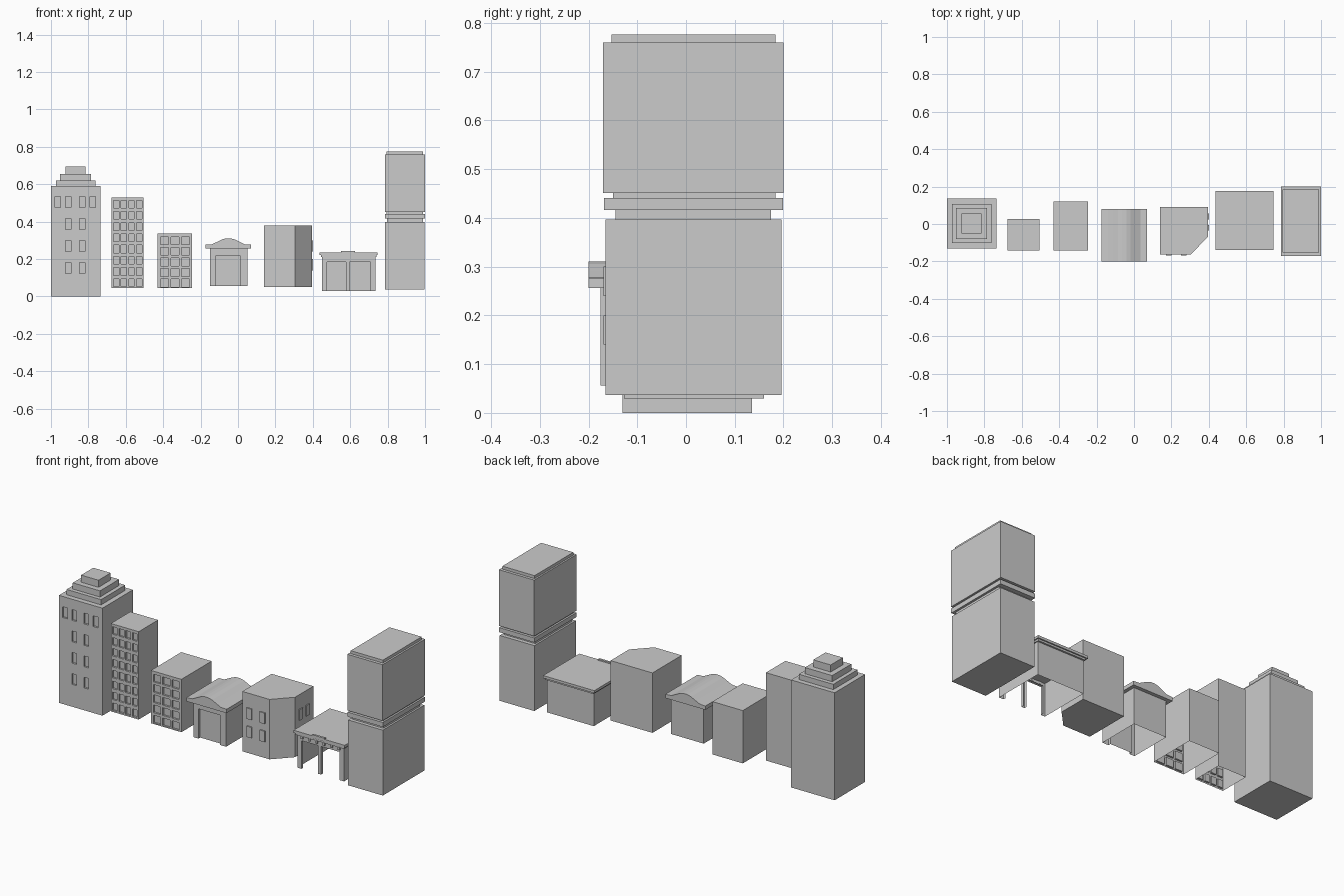
import bpy, bmesh

if "Cube" in bpy.data.objects:
    bpy.data.objects.remove(bpy.data.objects["Cube"])


def finish(name, bm):
    bmesh.ops.remove_doubles(bm, verts=bm.verts, dist=0.00005)
    bmesh.ops.recalc_face_normals(bm, faces=bm.faces)
    me = bpy.data.meshes.new(name)
    bm.to_mesh(me)
    bm.free()
    ob = bpy.data.objects.new(name, me)
    bpy.context.collection.objects.link(ob)
    return ob


def quad(bm, *pts):
    bm.faces.new([bm.verts.new(p) for p in pts])


def prism(name, pts, lo, hi, axis='z'):
    """Extrude a closed outline along z (pts are x,y) or along y (pts are x,z)."""
    bm = bmesh.new()
    put = (lambda p, h: (p[0], p[1], h)) if axis == 'z' else (lambda p, h: (p[0], h, p[1]))
    a = [bm.verts.new(put(p, lo)) for p in pts]
    b = [bm.verts.new(put(p, hi)) for p in pts]
    bm.faces.new(a)
    bm.faces.new(b)
    for i in range(len(pts)):
        j = (i + 1) % len(pts)
        bm.faces.new((a[i], a[j], b[j], b[i]))
    return finish(name, bm)


def box(name, x0, x1, y0, y1, z0, z1):
    return prism(name, [(x0, y0), (x1, y0), (x1, y1), (x0, y1)], z0, z1)


def block(name, x0, x1, y0, y1, z0, z1, openings, depth=0.01, bottom=False, through=False):
    """Box whose front wall has recessed (or through) rectangular openings."""
    bm = bmesh.new()
    quad(bm, (x0, y1, z0), (x0, y1, z1), (x1, y1, z1), (x1, y1, z0))
    quad(bm, (x0, y0, z1), (x1, y0, z1), (x1, y1, z1), (x0, y1, z1))
    for x in (x0, x1):
        quad(bm, (x, y0, z0), (x, y1, z0), (x, y1, z1), (x, y0, z1))
    if bottom:
        quad(bm, (x0, y0, z0), (x1, y0, z0), (x1, y1, z0), (x0, y1, z0))
    # front wall as a grid with the openings left out
    xs = sorted({round(v, 4) for o in openings for v in o[:2]} | {x0, x1})
    zs = sorted({round(v, 4) for o in openings for v in o[2:]} | {z0, z1})
    for a, b in zip(xs, xs[1:]):
        for c, d in zip(zs, zs[1:]):
            mx, mz = (a + b) / 2, (c + d) / 2
            if not any(o[0] < mx < o[1] and o[2] < mz < o[3] for o in openings):
                quad(bm, (a, y0, c), (b, y0, c), (b, y0, d), (a, y0, d))
    # reveals and recessed panes
    yb = y0 + depth
    for a, b, c, d in openings:
        for x in (a, b):
            quad(bm, (x, y0, c), (x, yb, c), (x, yb, d), (x, y0, d))
        for z in (c, d):
            if z > z0 + 0.001:
                quad(bm, (a, y0, z), (b, y0, z), (b, yb, z), (a, yb, z))
        if not through:
            quad(bm, (a, yb, c), (b, yb, c), (b, yb, d), (a, yb, d))
    return finish(name, bm)


# Stepped tower
wins = []
for r, z in enumerate((0.476, 0.358, 0.24, 0.123)):
    cols = (-0.922, -0.848) if r else (-0.978, -0.922, -0.848, -0.792)
    wins += [(x, x + 0.029, z, z + 0.059) for x in cols]
block("stepped_tower", -1.0, -0.735, -0.13, 0.135, 0.0, 0.592, wins, bottom=True)
for i, (h, z0, z1) in enumerate(((0.105, 0.592, 0.621), (0.083, 0.621, 0.655), (0.053, 0.655, 0.694))):
    box(f"tower_tier_{i + 1}", -0.868 - h, -0.868 + h, 0.003 - h, 0.003 + h, z0, z1)

# Narrow office block
wins = [(-0.666 + 0.041 * i, -0.637 + 0.041 * i, 0.053 + 0.06 * j, 0.094 + 0.06 * j)
        for i in range(4) for j in range(8)]
block("narrow_office", -0.675, -0.505, -0.143, 0.026, 0.045, 0.529, wins)

# Low office block
wins = [(x, x + 0.044, 0.051 + 0.0565 * j, 0.093 + 0.0565 * j)
        for x in (-0.415, -0.359, -0.303) for j in range(5)]
block("low_office", -0.43, -0.245, -0.143, 0.12, 0.045, 0.336, wins)

# Hall with curved gable roof
block("hall_walls", -0.15, 0.05, -0.175, 0.06, 0.056, 0.26, [(-0.118, 0.012, 0.056, 0.22)], depth=0.015)
prism("hall_roof", [(-0.174, 0.256), (0.07, 0.256), (0.07, 0.277), (0.035, 0.279), (0.01, 0.291),
                    (-0.018, 0.305), (-0.04, 0.311), (-0.064, 0.311), (-0.086, 0.305),
                    (-0.114, 0.291), (-0.139, 0.279), (-0.174, 0.277)], -0.2, 0.08, 'y')

# Corner house with raised windows
prism("corner_house", [(0.14, -0.162), (0.305, -0.162), (0.395, -0.068), (0.395, 0.092), (0.14, 0.092)],
      0.05, 0.38)
for j, z in enumerate((0.14, 0.24)):
    for i in range(2):
        x, y = 0.17 + 0.08 * i, -0.035 + 0.06 * i
        box(f"front_window_{j}{i}", x, x + 0.03, -0.169, -0.16, z, z + 0.06)
        box(f"side_window_{j}{i}", 0.393, 0.4, y, y + 0.03, z, z + 0.06)

# Open-fronted garage
block("garage_walls", 0.45, 0.735, -0.127, 0.16, 0.03, 0.216,
      [(0.475, 0.577, 0.03, 0.185), (0.595, 0.708, 0.03, 0.185)], depth=0.015, through=True)
box("garage_eave", 0.444, 0.74, -0.133, 0.17, 0.212, 0.222)
box("garage_roof", 0.435, 0.747, -0.138, 0.177, 0.222, 0.236)
box("garage_crest", 0.55, 0.625, -0.14, -0.128, 0.225, 0.243)
for i in range(6):
    x = 0.475 + 0.045 * i
    box(f"garage_bracket_{i}", x, x + 0.012, -0.135, -0.125, 0.198, 0.214)

# Tall banded tower
for name, x0, x1, y0, y1, z0, z1 in (
        ("lower", 0.787, 0.998, -0.165, 0.196, 0.037, 0.397),
        ("neck", 0.797, 0.988, -0.145, 0.174, 0.397, 0.416),
        ("band", 0.785, 1.0, -0.168, 0.199, 0.416, 0.441),
        ("upper_neck", 0.795, 0.99, -0.15, 0.184, 0.441, 0.451),
        ("upper", 0.785, 1.0, -0.17, 0.2, 0.451, 0.76),
        ("cap", 0.794, 0.99, -0.153, 0.184, 0.76, 0.776)):
    box("banded_tower_" + name, x0, x1, y0, y1, z0, z1)
